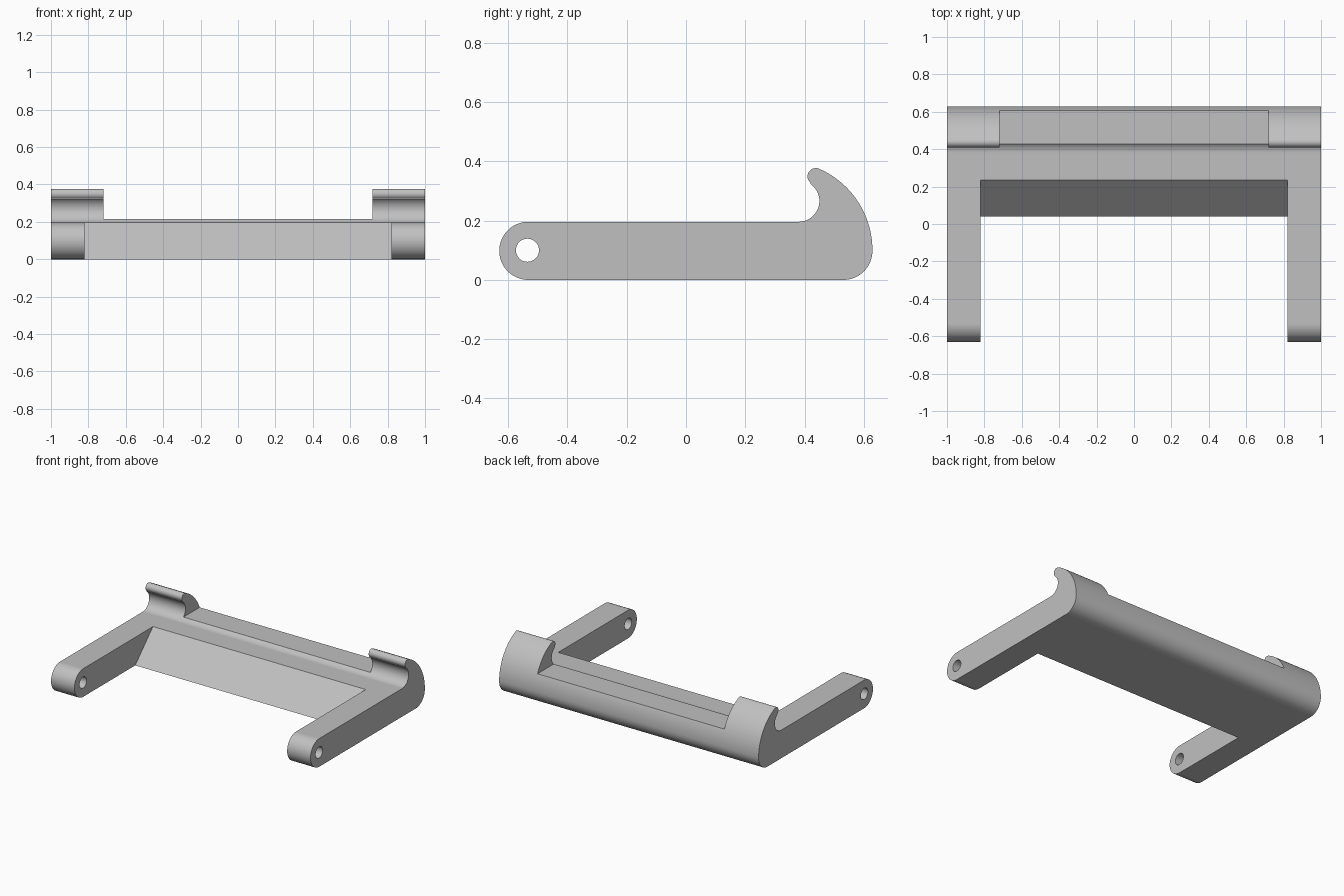
import bpy, bmesh
from math import cos, sin, radians

cube = bpy.data.objects.get("Cube")
if cube:
    bpy.data.objects.remove(cube, do_unlink=True)

grey = bpy.data.materials.new("plain grey")
grey.use_nodes = True
grey.diffuse_color = (0.53, 0.53, 0.53, 1)
grey.node_tree.nodes["Principled BSDF"].inputs["Base Color"].default_value = grey.diffuse_color


def arc(y, z, radius, start, end, steps):
    """Points along an arc in the side plane, angles in degrees."""
    angles = [radians(start + (end - start) * i / steps) for i in range(steps + 1)]
    return [(y + radius * cos(a), z + radius * sin(a)) for a in angles]


def prism(name, outline, half_width):
    """Extrude a side outline symmetrically along x."""
    bm = bmesh.new()
    face = bm.faces.new([bm.verts.new((-half_width, y, z)) for y, z in outline])
    grown = bmesh.ops.extrude_face_region(bm, geom=[face])["geom"]
    moved = [v for v in grown if isinstance(v, bmesh.types.BMVert)]
    bmesh.ops.translate(bm, verts=moved, vec=(2 * half_width, 0, 0))
    bmesh.ops.recalc_face_normals(bm, faces=bm.faces)
    mesh = bpy.data.meshes.new(name)
    bm.to_mesh(mesh)
    bm.free()
    mesh.materials.append(grey)
    obj = bpy.data.objects.new(name, mesh)
    bpy.context.collection.objects.link(obj)
    return obj


# Side outline: rounded arm end, hook throat, hook tip, curved back, lower corner
R = 0.098
outline = (arc(-0.532, R, R, 270, 90, 36)
           + arc(0.38, 0.266, 0.07, -90, 55, 30)
           + arc(0.438, 0.349, 0.028, 235, 66, 24)[1:]
           + arc(0.329, 0.1, 0.3, 66, 0, 30)[1:]
           + arc(0.531, R, R, 0, -90, 20))
bracket = prism("hooked_bracket", outline, 1)

# Cutters: sloped opening between the arms, pin holes, gap between the hooks
cutters = [
    prism("arm_opening_cutter", [(-1, -0.1), (-0.06, -0.1), (0.335, 0.296), (-1, 0.296)], 0.82),
    prism("pin_hole_cutter", arc(-0.535, 0.1, 0.039, 0, 350, 35), 1.2),
    prism("hook_gap_cutter", [(0.3, 0.215), (0.8, 0.215), (0.8, 0.6), (0.3, 0.6)], 0.72),
]

bpy.ops.object.select_all(action='DESELECT')
bracket.select_set(True)
bpy.context.view_layer.objects.active = bracket
for cutter in cutters:
    cutter.hide_render = True
    cut = bracket.modifiers.new(cutter.name, 'BOOLEAN')
    cut.operation = 'DIFFERENCE'
    cut.solver = 'EXACT'
    cut.object = cutter
    bpy.ops.object.modifier_apply(modifier=cut.name)
    bpy.data.objects.remove(cutter, do_unlink=True)

# Smooth curves with crisp edges and clean flats
bpy.ops.object.shade_smooth_by_angle(angle=radians(25))
weighted = bracket.modifiers.new("clean_flats", 'WEIGHTED_NORMAL')
weighted.keep_sharp = True
